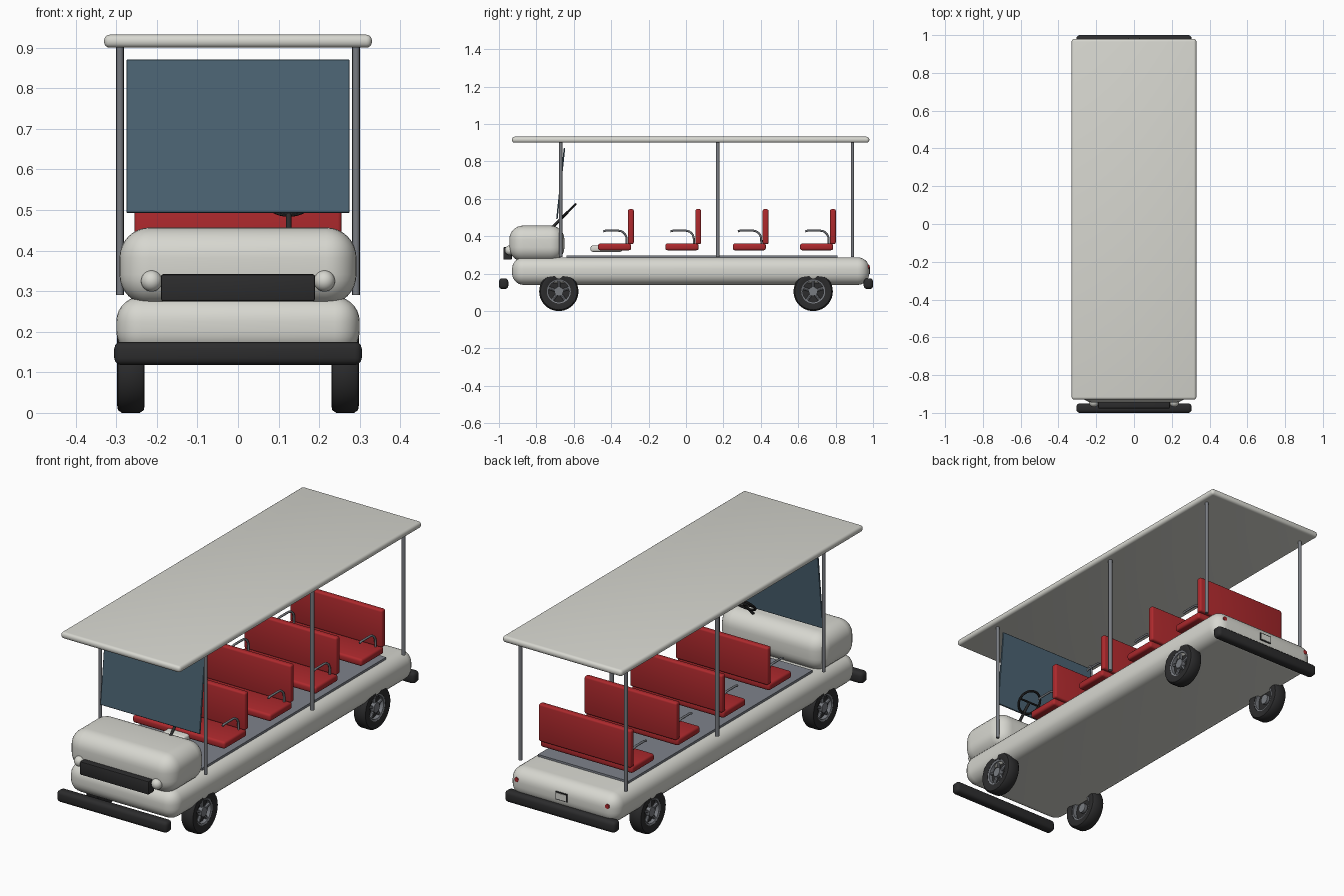
import bpy, bmesh, math
from mathutils import Matrix, Vector

if "Cube" in bpy.data.objects:
    bpy.data.objects.remove(bpy.data.objects["Cube"])


def material(name, r, g, b):
    m = bpy.data.materials.new(name)
    m.diffuse_color = (r, g, b, 1)
    m.use_nodes = True
    m.node_tree.nodes["Principled BSDF"].inputs["Base Color"].default_value = m.diffuse_color
    return m


WHITE = material("off_white_paint", 0.68, 0.68, 0.63)
RED = material("red_vinyl", 0.42, 0.022, 0.026)
GLASS = material("blue_grey_glass", 0.07, 0.125, 0.17)
STEEL = material("grey_steel", 0.19, 0.20, 0.22)
FLOOR = material("grey_floor", 0.21, 0.225, 0.26)
BLACK = material("black_rubber", 0.025, 0.025, 0.026)


def finish(name, bm, mat):
    bmesh.ops.recalc_face_normals(bm, faces=bm.faces)
    mesh = bpy.data.meshes.new(name)
    bm.to_mesh(mesh)
    bm.free()
    mesh.materials.append(mat)
    ob = bpy.data.objects.new(name, mesh)
    bpy.context.collection.objects.link(ob)
    bpy.ops.object.select_all(action='DESELECT')
    ob.select_set(True)
    bpy.context.view_layer.objects.active = ob
    bpy.ops.object.shade_smooth_by_angle(angle=math.radians(35))
    return ob


def box(name, mat, xs, ys, zs, bevel=0.0, segs=3):
    """Rounded box spanning the given ranges."""
    bm = bmesh.new()
    size = [b - a for a, b in (xs, ys, zs)]
    mid = [(a + b) / 2 for a, b in (xs, ys, zs)]
    bmesh.ops.create_cube(bm, size=1, matrix=Matrix.Translation(mid) @ Matrix.Diagonal((*size, 1)))
    if bevel:
        bmesh.ops.bevel(bm, geom=bm.edges[:], offset=bevel, segments=segs, profile=0.5, affect='EDGES')
    return finish(name, bm, mat)


def rod(name, mat, a, b, r, sides=16):
    """Cylinder between two points."""
    a, b = Vector(a), Vector(b)
    rot = (b - a).to_track_quat('Z', 'Y').to_matrix().to_4x4()
    bm = bmesh.new()
    bmesh.ops.create_cone(bm, cap_ends=True, segments=sides, radius1=r, radius2=r,
                          depth=(b - a).length, matrix=Matrix.Translation((a + b) / 2) @ rot)
    return finish(name, bm, mat)


def ring(name, mat, profile, centre, axis, steps=40):
    """Closed (radius, offset) profile spun around an axis."""
    rot = Vector(axis).to_track_quat('Z', 'Y').to_matrix().to_4x4()
    bm = bmesh.new()
    loops = []
    for i in range(steps):
        t = 2 * math.pi * i / steps
        loops.append([bm.verts.new((r * math.cos(t), r * math.sin(t), h)) for r, h in profile])
    n = len(profile)
    for i in range(steps):
        p, q = loops[i], loops[(i + 1) % steps]
        for j in range(n):
            k = (j + 1) % n
            bm.faces.new((p[j], q[j], q[k], p[k]))
    bm.transform(Matrix.Translation(centre) @ rot)
    return finish(name, bm, mat)


def tube(name, mat, points, r):
    """Bent tube through the points."""
    cu = bpy.data.curves.new(name, 'CURVE')
    cu.dimensions = '3D'
    cu.bevel_depth = r
    cu.bevel_resolution = 2
    cu.use_fill_caps = True
    sp = cu.splines.new('POLY')
    sp.points.add(len(points) - 1)
    for p, co in zip(sp.points, points):
        p.co = (*co, 1)
    cu.materials.append(mat)
    ob = bpy.data.objects.new(name, cu)
    bpy.context.collection.objects.link(ob)
    return ob


# Body, hood, floor and roof
box("chassis_body", WHITE, (-0.30, 0.30), (-0.93, 0.98), (0.14, 0.287), 0.062, 7)
box("hood", WHITE, (-0.292, 0.292), (-0.945, -0.65), (0.266, 0.457), 0.075, 8)
box("floor_plate", FLOOR, (-0.25, 0.25), (-0.64, 0.81), (0.28, 0.297))
box("roof", WHITE, (-0.33, 0.33), (-0.93, 0.98), (0.90, 0.932), 0.014, 4)

# Bumpers and grille
box("front_bumper", BLACK, (-0.305, 0.305), (-1.0, -0.95), (0.118, 0.175), 0.017)
box("rear_bumper", BLACK, (-0.305, 0.305), (0.95, 1.0), (0.118, 0.175), 0.017)
box("grille", BLACK, (-0.19, 0.19), (-0.977, -0.93), (0.275, 0.342), 0.006, 2)

# Windshield leaning back
glass = box("windshield", GLASS, (-0.275, 0.275), (-0.004, 0.004), (-0.19, 0.19), 0.002, 1)
glass.location = (0, -0.67, 0.682)
glass.rotation_euler = (-math.atan2(0.04, 0.375), 0, 0)

# Parts mirrored left and right
for s, side in ((-1, "left"), (1, "right")):
    for y, r, place in ((-0.67, 0.009, "front"), (0.17, 0.010, "middle"), (0.89, 0.009, "rear")):
        rod(f"{side}_{place}_post", STEEL, (s * 0.291, y, 0.29), (s * 0.291, y, 0.91), r)

    # Headlight dome
    bm = bmesh.new()
    bmesh.ops.create_uvsphere(bm, u_segments=24, v_segments=12, radius=0.026,
                              matrix=Matrix.Translation((s * 0.213, -0.943, 0.325)))
    finish(f"{side}_headlight", bm, WHITE)

    # Tail light
    rod(f"{side}_tail_light", RED, (s * 0.25, 0.95, 0.235), (s * 0.25, 0.98, 0.235), 0.011, 12)

    # Wheels
    for y, place in ((-0.68, "front"), (0.68, "rear")):
        c = Vector((s * 0.264, y, 0.105))
        tyre = [(0.064, -0.028), (0.085, -0.034), (0.098, -0.032), (0.105, -0.022),
                (0.105, 0.022), (0.098, 0.032), (0.085, 0.034), (0.064, 0.028)]
        ring(f"{side}_{place}_tyre", BLACK, tyre, c, (s, 0, 0))
        rim = [(0.056, -0.026), (0.066, -0.026), (0.066, 0.028), (0.056, 0.024)]
        ring(f"{side}_{place}_rim", STEEL, rim, c, (s, 0, 0))
        rod(f"{side}_{place}_wheel_backing", BLACK, c - Vector((0.006, 0, 0)),
            c + Vector((0.006, 0, 0)), 0.058, 32)
        rod(f"{side}_{place}_hub", STEEL, c - Vector((s * 0.02, 0, 0)),
            c + Vector((s * 0.026, 0, 0)), 0.024, 20)
        for k in range(5):
            t = math.pi / 2 + 2 * math.pi * k / 5
            d = Vector((0, math.cos(t), math.sin(t)))
            out = Vector((s * 0.013, 0, 0))
            rod(f"{side}_{place}_spoke_{k + 1}", STEEL, c + out + d * 0.018, c + out + d * 0.06, 0.008, 8)

# Four bench rows with armrests
for i in range(4):
    y = -0.295 + 0.36 * i
    box(f"seat_cushion_{i + 1}", RED, (-0.255, 0.255), (y - 0.175, y + 0.002), (0.325, 0.361), 0.011)
    box(f"seat_back_{i + 1}", RED, (-0.255, 0.255), (y - 0.015, y + 0.016), (0.358, 0.545), 0.009)
    for s, side in ((-1, "left"), (1, "right")):
        x = s * 0.225
        arc = [(x, y - 0.068 + 0.045 * math.sin(t), 0.385 + 0.045 * math.cos(t))
               for t in (math.pi / 2 * k / 6 for k in range(7))]
        path = [(x, y - 0.148, 0.426), (x, y - 0.135, 0.43)] + arc + [(x, y - 0.022, 0.355)]
        tube(f"{side}_armrest_{i + 1}", STEEL, path, 0.0055)

# Low console ahead of the first bench
box("driver_console", WHITE, (-0.06, 0.06), (-0.51, -0.34), (0.317, 0.35), 0.01)

# Steering wheel and column
hub = Vector((0.125, -0.632, 0.53))
up = Vector((0, 1, 1)).normalized()
rim = [(0.058 + 0.006 * math.cos(a), 0.006 * math.sin(a))
       for a in (math.pi / 4 * k for k in range(8))]
ring("steering_wheel", BLACK, rim, hub, (0, -1, 1), 32)
rod("steering_column", BLACK, hub - up * 0.13, hub, 0.007, 12)
rod("steering_crossbar", BLACK, hub - Vector((0.058, 0, 0)), hub + Vector((0.058, 0, 0)), 0.005, 8)

# Rear plate: dark frame with a pale panel
box("plate_frame", BLACK, (-0.032, 0.032), (0.976, 0.983), (0.198, 0.238))
box("plate_panel", WHITE, (-0.027, 0.027), (0.98, 0.985), (0.203, 0.233))
